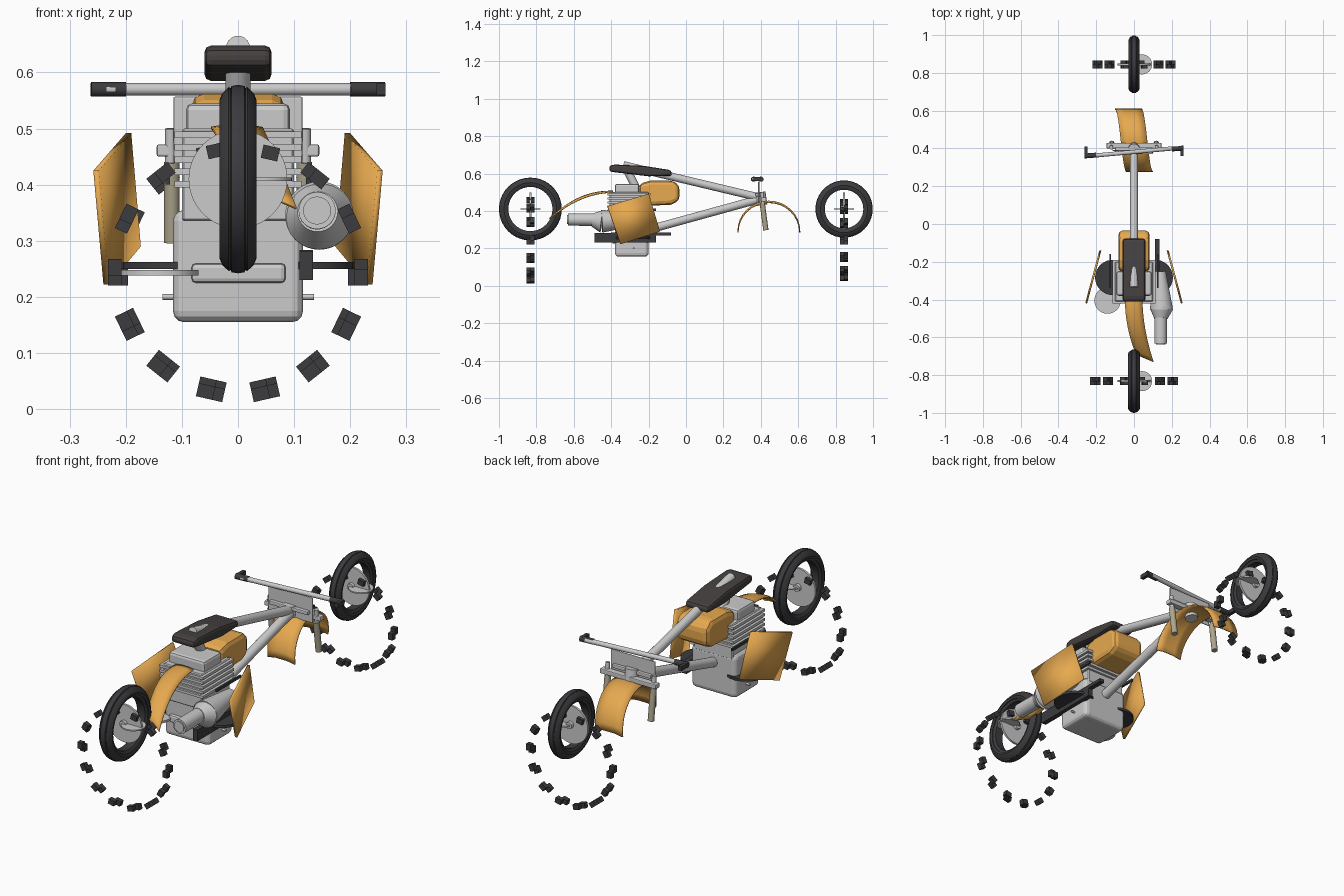
import bpy, bmesh, math
from mathutils import Vector, Matrix

if "Cube" in bpy.data.objects:
    bpy.data.objects.remove(bpy.data.objects["Cube"])

def mat(name, c):
    m = bpy.data.materials.new(name)
    m.diffuse_color = (*c, 1)
    m.use_nodes = True
    m.node_tree.nodes["Principled BSDF"].inputs["Base Color"].default_value = m.diffuse_color
    return m

ORANGE = mat("orange", (0.8, 0.4, 0.08))
DARK = mat("rubber", (0.045, 0.045, 0.05))
SEAT = mat("seat_cover", (0.06, 0.052, 0.05))
TAN = mat("fork_metal", (0.42, 0.38, 0.27))

def finish(name, bm, m=None, bevel=0, seg=2):
    bmesh.ops.recalc_face_normals(bm, faces=bm.faces)
    me = bpy.data.meshes.new(name)
    bm.to_mesh(me)
    bm.free()
    o = bpy.data.objects.new(name, me)
    bpy.context.collection.objects.link(o)
    if m:
        me.materials.append(m)
    if bevel:
        b = o.modifiers.new("bevel", 'BEVEL')
        b.width, b.segments = bevel, seg
    return o

def smooth(o, deg=35):
    bpy.context.view_layer.objects.active = o
    o.select_set(True)
    bpy.ops.object.shade_smooth_by_angle(angle=math.radians(deg))
    o.select_set(False)

def box(name, lo, hi, m=None, bevel=0, seg=2):
    bm = bmesh.new()
    lo, hi = Vector(lo), Vector(hi)
    bmesh.ops.create_cube(bm, size=1, matrix=Matrix.Translation((lo + hi) / 2) @ Matrix.Diagonal((*(hi - lo), 1)))
    return finish(name, bm, m, bevel, seg)

def tube(name, a, b, r, m=None, r2=None, n=20):
    a, b = Vector(a), Vector(b)
    d = b - a
    bm = bmesh.new()
    M = Matrix.Translation((a + b) / 2) @ d.to_track_quat('Z', 'Y').to_matrix().to_4x4()
    bmesh.ops.create_cone(bm, cap_ends=True, segments=n, radius1=r, radius2=r if r2 is None else r2,
                          depth=d.length, matrix=M)
    o = finish(name, bm, m)
    smooth(o)
    return o

def prism(name, yz, x, m, bevel=0, seg=2):
    bm = bmesh.new()
    f = bm.faces.new([bm.verts.new((-x, y, z)) for y, z in yz])
    g = bmesh.ops.extrude_face_region(bm, geom=[f])
    bmesh.ops.translate(bm, vec=(2 * x, 0, 0), verts=[v for v in g["geom"] if isinstance(v, bmesh.types.BMVert)])
    return finish(name, bm, m, bevel, seg)

def strip(name, rows, m, thick=0.006):
    bm = bmesh.new()
    vs = [[bm.verts.new(p) for p in row] for row in rows]
    for a, b in zip(vs, vs[1:]):
        for i in range(len(a) - 1):
            bm.faces.new((a[i], a[i + 1], b[i + 1], b[i]))
    o = finish(name, bm, m)
    s = o.modifiers.new("thickness", 'SOLIDIFY')
    s.thickness, s.offset = thick, 0
    smooth(o)

def wheel(name, y, R, w, knob_r):
    z = 0.41
    # tyre: closed profile (x, radius) spun about the axle, with tread grooves
    half = [(0.0, R), (0.35 * w, R - .002), (0.4 * w, R - .006), (0.5 * w, R - .004), (0.85 * w, R - .015),
            (w, R - .027), (0.9 * w, R - .038), (0.8 * w, R - .038), (0.6 * w, R - .05)]
    prof = half + [(-x, r) for x, r in half[:0:-1]]
    bm = bmesh.new()
    n = 40
    rings = [[bm.verts.new((x, y + r * math.cos(2 * math.pi * i / n), z + r * math.sin(2 * math.pi * i / n)))
              for x, r in prof] for i in range(n)]
    for i in range(n):
        a, b = rings[i], rings[(i + 1) % n]
        for j in range(len(prof)):
            k = (j + 1) % len(prof)
            bm.faces.new((a[j], a[k], b[k], b[j]))
    smooth(finish(name + "_tyre", bm, DARK), 30)
    # crosswise disc, level disc and hub
    tube(name + "_brake_disc", (0, y - .005, z), (0, y + .005, z), 0.088, n=40)
    tube(name + "_sprocket", (0.043, y, z - .003), (0.043, y, z + .003), 0.053, n=32)
    tube(name + "_hub", (0, y - .02, z), (0, y + .02, z), 0.016)
    # ring of tread blocks, two staggered blocks each
    bm = bmesh.new()
    for i in range(14):
        a = 2 * math.pi * (i + .5) / 14
        R4 = Matrix.Translation((0, y, 0.244)) @ Matrix.Rotation(a, 4, 'Y')
        for s in (-1, 1):
            bmesh.ops.create_cube(bm, size=1, matrix=R4 @ Matrix.Translation((s * .009, s * .01, -knob_r))
                                  @ Matrix.Diagonal((.03, .022, .024, 1)))
    finish(name + "_tread_blocks", bm, DARK)

wheel("rear_wheel", -0.832, 0.168, 0.033, 0.22)
wheel("front_wheel", 0.845, 0.153, 0.03, 0.208)

# engine
box("crankcase", (-.116, -.38, .155), (.116, -.2, .355), bevel=.02, seg=3)
box("cylinder_block", (-.1, -.41, .335), (.1, -.2, .5), bevel=.004, seg=1)
for i in range(5):
    z = .395 + .022 * i
    box("cooling_fin", (-.113, -.42, z), (.113, -.19, z + .012))
box("cylinder_head", (-.093, -.38, .475), (.093, -.25, .545), bevel=.012)
box("engine_cover", (-.083, -.395, .225), (.085, -.37, .26), bevel=.008)
tube("engine_bolt", (-.135, -.28, .2), (.135, -.28, .2), .005, n=12)
for s in (-1, 1):
    tube("clutch_disc", (s * .113, -.283, .25), (s * .113, -.283, .262), .093, DARK, n=40)
    box("side_rail", (s * .125 - .004, -.34, .4), (s * .125 + .004, -.16, .412), DARK)
tube("cover_disc", (-.14, -.405, .238), (-.14, -.405, .248), .07, n=40)
box("swingarm_plate", (.11, -.49, .23), (.134, -.16, .282), DARK)
box("chain_guard", (.11, -.4, .268), (.134, -.08, .284), DARK)

# exhaust
tube("exhaust_cone", (.138, -.25, .355), (.145, -.45, .345), .03, r2=.061, n=32)
tube("exhaust_collar", (.145, -.45, .345), (.142, -.5, .352), .061, r2=.036, n=32)
tube("exhaust_pipe", (.141, -.46, .353), (.141, -.632, .354), .033, n=32)
tube("exhaust_tip", (.141, -.62, .354), (.141, -.637, .354), .025)

# frame tubes
tube("main_tube", (0, .4, .47), (0, -.335, .645), .021)
tube("down_tube", (0, .4, .465), (0, -.2, .3), .022)
tube("seat_post", (0, -.325, .64), (0, -.265, .52), .022)

# seat and tank
prism("seat", [(-.41, .642), (-.38, .648), (-.22, .64), (-.08, .618), (-.075, .588), (-.2, .585), (-.41, .61)],
      .06, SEAT, .012, 2)
prism("fuel_tank", [(-.25, .545), (-.19, .562), (-.07, .562), (-.035, .535), (-.035, .455), (-.08, .433), (-.25, .425)],
      .083, ORANGE, .03, 2)

# side panels
for s in (-1, 1):
    strip("side_panel", [[(s * .253, -.42, .425), (s * .195, -.2, .492)],
                         [(s * .235, -.35, .222), (s * .178, -.14, .29)]], ORANGE, .01)

# front fender, an arch that drifts sideways
rows = []
for i in range(17):
    a = math.pi * i / 16
    y, z = .443 - .165 * math.cos(a), .285 + .16 * math.sin(a)
    c = .03 - .06 * i / 16
    rows.append([(c + u * .07, y, z + .008 * (1 - u * u)) for u in (-1, -.4, .4, 1)])
strip("front_fender", rows, ORANGE)

# rear fender, sweeping back and sideways with a slight twist
rows = []
for i in range(15):
    t = i / 14
    y = -.39 - .32 * t
    z = .5 - .13 * t ** 2.2
    c = .06 * t * t - .002
    rows.append([(c + u * .046, y + .02 * t * t * -u, z - .012 * t * u + .006 * (1 - u * u)) for u in (-1, -.4, .4, 1)])
strip("rear_fender", rows, ORANGE)

# steering: clamps, forks, number plate, handlebar
box("upper_clamp", (-.1, .37, .478), (.1, .405, .495), bevel=.004)
box("lower_clamp", (-.145, .4, .45), (.145, .43, .472), bevel=.004)
tube("steering_head", (0, .395, .5), (0, .405, .43), .03)
box("front_plate", (-.115, .386, .44), (.115, .392, .557), bevel=.003)
for s in (-1, 1):
    tube("fork_upper", (s * .12, .405, .5), (s * .12, .415, .4), .01)
    tube("fork_leg", (s * .118, .408, .44), (s * .118, .427, .297), .014, TAN)
    tube("grip", (s * .2, .381 + s * .016, .57), (s * .262, .381 + s * .021, .57), .013, DARK)
    box("grip_end", (s * .255 - .008, .36, .56), (s * .255 + .008, .41, .58), DARK)
tube("handlebar", (-.235, .36, .57), (.235, .403, .57), .011)
